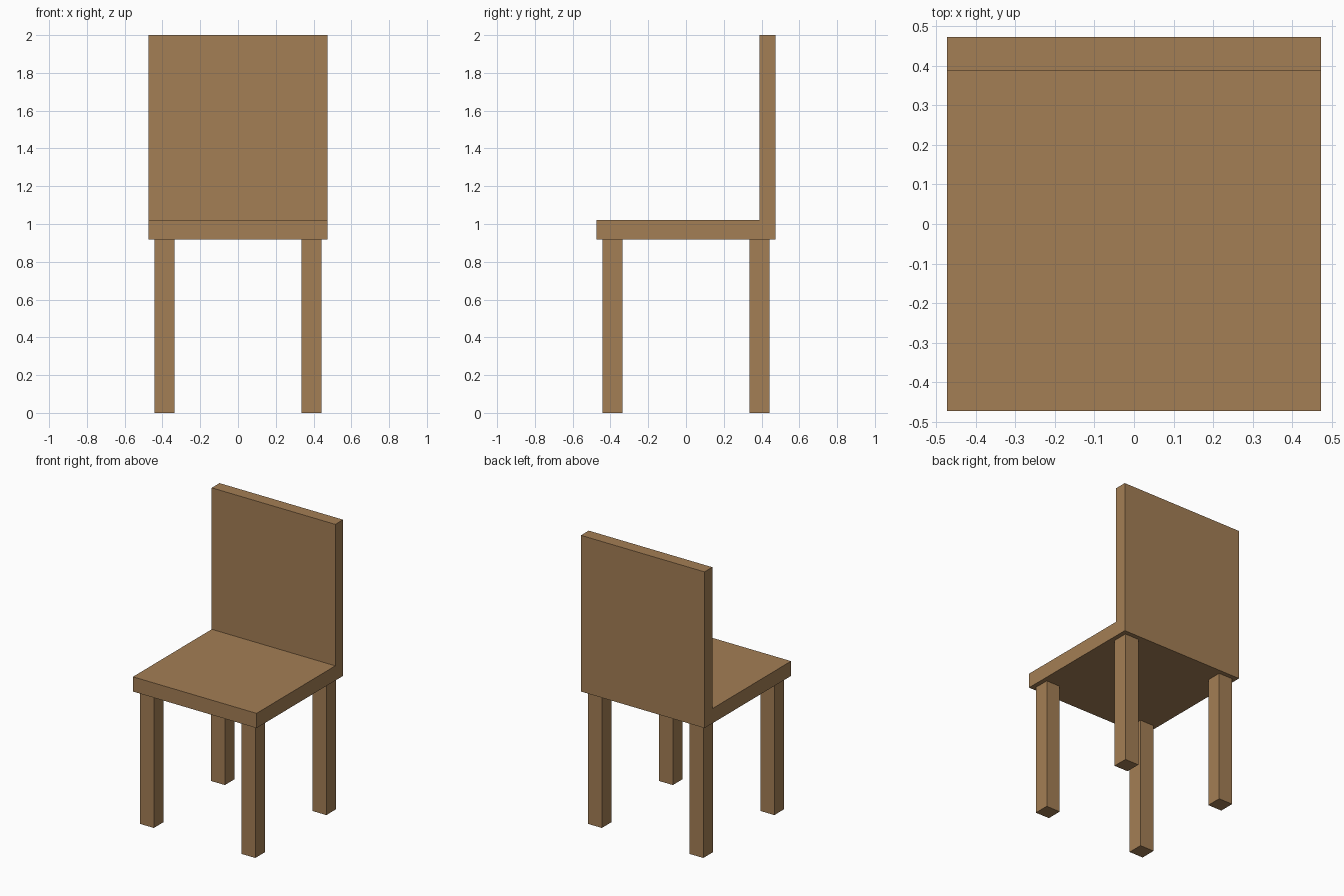
import bpy
import bmesh

if "Cube" in bpy.data.objects:
    bpy.data.objects.remove(bpy.data.objects["Cube"])

wood = bpy.data.materials.new("wood")
wood.diffuse_color = (0.37, 0.21, 0.09, 1.0)
wood.use_nodes = True
wood.node_tree.nodes["Principled BSDF"].inputs["Base Color"].default_value = wood.diffuse_color


def add_object(name, bm):
    bmesh.ops.recalc_face_normals(bm, faces=bm.faces)
    mesh = bpy.data.meshes.new(name)
    bm.to_mesh(mesh)
    bm.free()
    mesh.materials.append(wood)
    obj = bpy.data.objects.new(name, mesh)
    bpy.context.collection.objects.link(obj)
    return obj


def box(name, x, y, z):
    """Box from (min, max) ranges on each axis."""
    bm = bmesh.new()
    bmesh.ops.create_cube(bm, size=1)
    for v in bm.verts:
        v.co = [r[0] if c < 0 else r[1] for r, c in zip((x, y, z), v.co)]
    return add_object(name, bm)


HALF = 0.473           # half width and depth of the seat
SEAT_Z = (0.919, 1.021)
BACK_Y = 0.388         # front face of the backrest

# Seat and backrest: one L-shaped side profile, extruded across the width
profile = [(-HALF, SEAT_Z[0]), (HALF, SEAT_Z[0]), (HALF, 2.0),
           (BACK_Y, 2.0), (BACK_Y, SEAT_Z[1]), (-HALF, SEAT_Z[1])]
bm = bmesh.new()
side = bm.faces.new([bm.verts.new((-HALF, y, z)) for y, z in profile])
extruded = bmesh.ops.extrude_face_region(bm, geom=[side], use_keep_orig=True)
moved = [g for g in extruded["geom"] if isinstance(g, bmesh.types.BMVert)]
bmesh.ops.translate(bm, verts=moved, vec=(2 * HALF, 0, 0))
add_object("seat_and_backrest", bm)

# Four square legs, inset from the seat edges
LEG_IN, LEG_OUT = 0.335, 0.442
spans = {-1: (-LEG_OUT, -LEG_IN), 1: (LEG_IN, LEG_OUT)}
for sy, row in ((-1, "front"), (1, "back")):
    for sx, hand in ((-1, "left"), (1, "right")):
        box(f"{row}_{hand}_leg", spans[sx], spans[sy], (0, SEAT_Z[0]))
